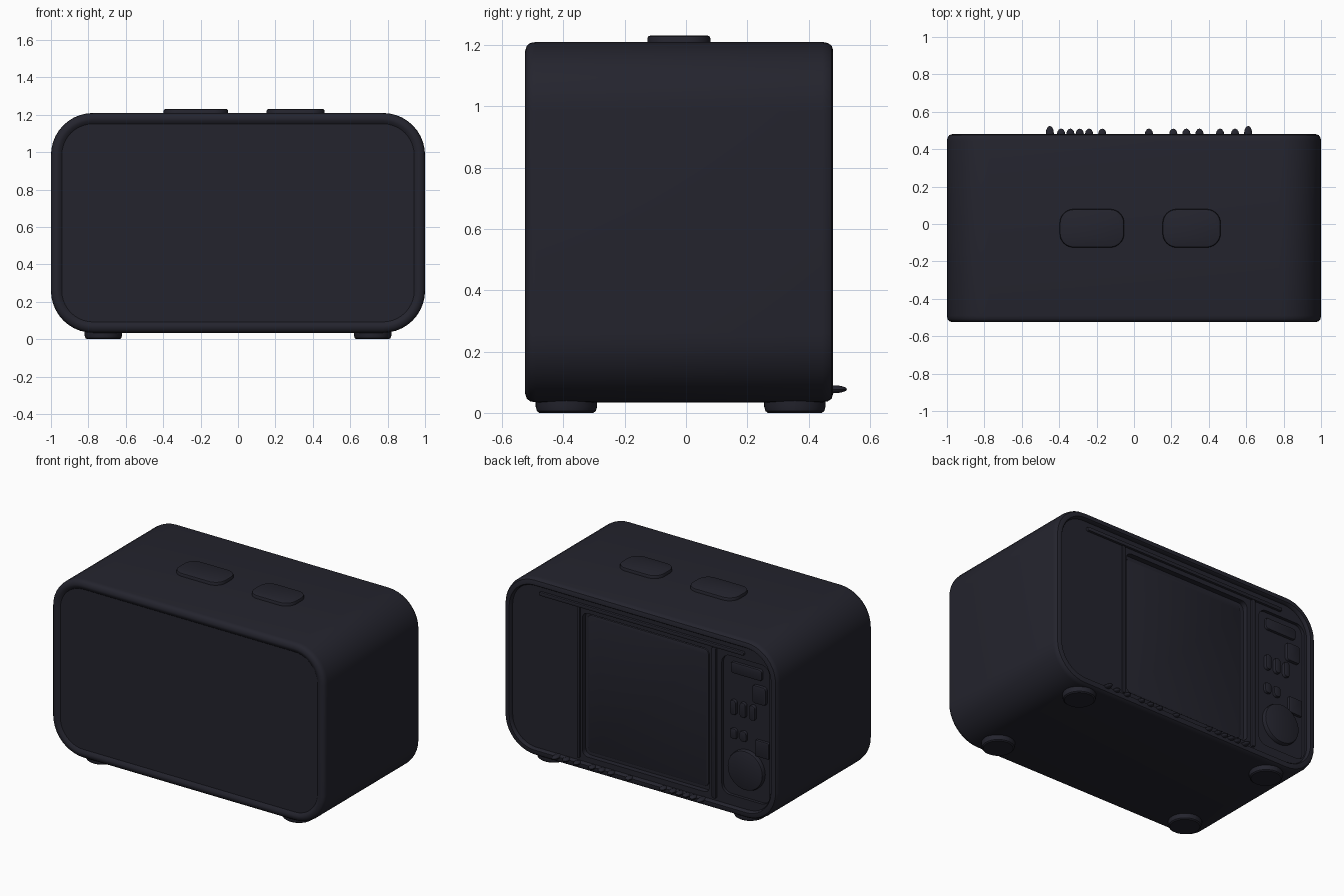
import bpy, bmesh
from math import sin, cos, pi, radians
from mathutils import Matrix

cube = bpy.data.objects.get("Cube")
if cube:
    bpy.data.objects.remove(cube)

# One dark blue-grey plastic
plastic = bpy.data.materials.new("dark_plastic")
plastic.use_nodes = True
colour = (0.0175, 0.0175, 0.027, 1)
plastic.diffuse_color = colour
shader = plastic.node_tree.nodes["Principled BSDF"]
shader.inputs["Base Color"].default_value = colour
shader.inputs["Roughness"].default_value = 0.6


def finish(name, bm):
    """Turn a bmesh into an object with smooth shading and sharp edges."""
    bmesh.ops.recalc_face_normals(bm, faces=bm.faces)
    mesh = bpy.data.meshes.new(name)
    bm.to_mesh(mesh)
    bm.free()
    mesh.materials.append(plastic)
    obj = bpy.data.objects.new(name, mesh)
    bpy.context.collection.objects.link(obj)
    smooth(obj)
    return obj


def smooth(obj):
    bpy.ops.object.select_all(action="DESELECT")
    obj.select_set(True)
    bpy.context.view_layer.objects.active = obj
    bpy.ops.object.shade_smooth_by_angle(angle=radians(35))


def outline(w, h, r, steps=10):
    """Points of a rounded rectangle."""
    pts = []
    for i, (sx, sy) in enumerate([(1, 1), (-1, 1), (-1, -1), (1, -1)]):
        for k in range(steps + 1):
            a = (i + k / steps) * pi / 2
            pts.append((sx * (w / 2 - r) + r * cos(a), sy * (h / 2 - r) + r * sin(a)))
    return pts


def loft(name, centre, size, r, rings, axis="y"):
    """Closed rounded box through rings of (inset, position along the axis)."""
    bm = bmesh.new()
    loops = []
    for inset, d in rings:
        pts = outline(size[0] - 2 * inset, size[1] - 2 * inset, max(r - inset, 0.004))
        loops.append([bm.verts.new((centre[0] + u, d, centre[1] + v) if axis == "y"
                                   else (centre[0] + u, centre[1] + v, d)) for u, v in pts])
    for a, b in zip(loops, loops[1:]):
        for i in range(len(a)):
            j = (i + 1) % len(a)
            bm.faces.new((a[i], a[j], b[j], b[i]))
    bm.faces.new(loops[0])
    bm.faces.new(loops[-1])
    return finish(name, bm)


def plate(name, x0, x1, z0, z1, y0, y1, r, edge=0.008):
    """Rounded plate on the back, with a softened outer edge."""
    return loft(name, ((x0 + x1) / 2, (z0 + z1) / 2), (x1 - x0, z1 - z0), r,
                [(0, y0), (0, y1 - edge), (edge * 0.3, y1 - edge * 0.3), (edge, y1)])


def cut(target, cutter):
    """Subtract the cutter and keep it hidden."""
    mod = target.modifiers.new(cutter.name, "BOOLEAN")
    mod.operation = "DIFFERENCE"
    mod.solver = "EXACT"
    mod.object = cutter
    bpy.context.view_layer.objects.active = target
    bpy.ops.object.modifier_apply(modifier=mod.name)
    bpy.data.objects.remove(cutter)


# Body shell: rounded rim around a shallow front panel and a recessed back
body = loft("body", (0, 0.622), (2, 1.175), 0.225, [
    (0.058, -0.512), (0.05, -0.518), (0.04, -0.523), (0.03, -0.525), (0.012, -0.519),
    (0.003, -0.508), (0, -0.49), (0, 0.445), (0.003, 0.462), (0.012, 0.475),
    (0.028, 0.48), (0.042, 0.48), (0.048, 0.472), (0.05, 0.455)])

# Back openings: central bay and connector bay
cut(body, plate("central_cutter", -0.49, 0.44, 0.12, 1.07, 0.42, 0.6, 0.04))
cut(body, plate("connector_cutter", -0.93, -0.58, 0.15, 1.07, 0.435, 0.6, 0.06))
smooth(body)

# Framed door in the central bay
plate("central_door", -0.465, 0.425, 0.14, 1.05, 0.41, 0.428, 0.035)
plate("left_divider", 0.455, 0.475, 0.1, 1.1, 0.45, 0.465, 0.008, 0.004)
plate("right_divider", -0.545, -0.515, 0.1, 1.1, 0.45, 0.47, 0.01, 0.005)
plate("top_ledge", -0.75, 0.75, 1.1, 1.125, 0.45, 0.47, 0.01, 0.005)

# Connectors
plate("top_socket", -0.87, -0.64, 0.955, 1.03, 0.43, 0.452, 0.02)
plate("switch_block", -0.9, -0.8, 0.8, 0.92, 0.43, 0.455, 0.02)
plate("small_socket", -0.92, -0.82, 0.45, 0.56, 0.43, 0.452, 0.01)
for i in range(3):
    x = -0.66 - i * 0.07
    plate(f"upper_jack_{i + 1}", x - 0.022, x + 0.022, 0.68, 0.78, 0.43, 0.456, 0.02)
for i in range(2):
    x = -0.66 - i * 0.07
    plate(f"lower_jack_{i + 1}", x - 0.025, x + 0.025, 0.52, 0.59, 0.43, 0.452, 0.02)
plate("round_connector", -0.885, -0.625, 0.21, 0.47, 0.43, 0.465, 0.13, 0.012)

# Small tabs along the lower back edge
for i, x in enumerate([-0.45, -0.39, -0.34, -0.29, -0.24, -0.17,
                       0.08, 0.21, 0.28, 0.35, 0.46, 0.54, 0.61]):
    reach = 0.045 if i in (0, 12) else 0.03
    bm = bmesh.new()
    bmesh.ops.create_uvsphere(
        bm, u_segments=12, v_segments=8, radius=1,
        matrix=Matrix.Translation((x, 0.48, 0.077)) @ Matrix.Diagonal((0.022, reach, 0.013, 1)))
    finish(f"back_tab_{i + 1}", bm)

# Top buttons
for name, x, w in [("right_button", -0.225, 0.345), ("left_button", 0.308, 0.31)]:
    loft(name, (x, -0.023), (w, 0.205), 0.075,
         [(0, 1.2), (0, 1.222), (0.003, 1.228), (0.01, 1.231)], "z")

# Feet
for side, x in [("right", -0.72), ("left", 0.72)]:
    for end, y in [("front", -0.39), ("back", 0.355)]:
        loft(f"{end}_{side}_foot", (x, y), (0.2, 0.2), 0.1,
             [(0.012, 0), (0.004, 0.006), (0, 0.02), (0, 0.05)], "z")
